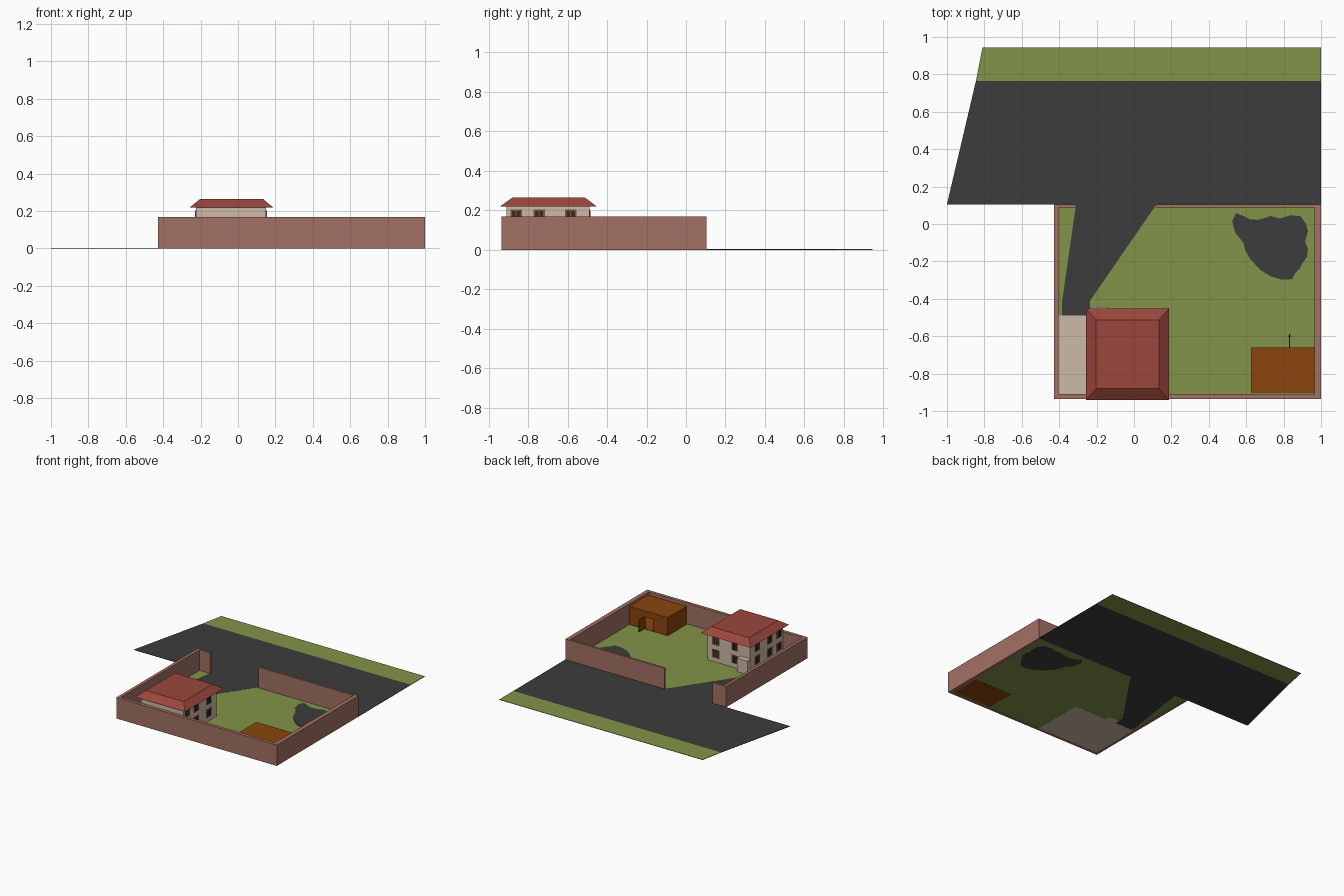
import bpy, bmesh

if "Cube" in bpy.data.objects:
    bpy.data.objects.remove(bpy.data.objects["Cube"])


def srgb(*c):
    return tuple((v / 255 / 12.92) if v < 11 else ((v / 255 + 0.055) / 1.055) ** 2.4 for v in c) + (1,)


def material(name, *c):
    m = bpy.data.materials.new(name)
    m.diffuse_color = srgb(*c)
    m.use_nodes = True
    m.node_tree.nodes["Principled BSDF"].inputs["Base Color"].default_value = m.diffuse_color
    return m


GRASS = material("grass green", 130, 148, 72)
ASPHALT = material("asphalt grey", 60, 60, 60)
BRICK = material("brick", 163, 113, 99)
ROOF = material("roof red", 155, 70, 60)
CREAM = material("cream plaster", 205, 186, 168)
WOOD = material("shed wood", 139, 69, 13)
FRAME = material("window frame brown", 135, 88, 45)
GLASS = material("dark glass", 45, 45, 48)


def finish(name, bm, mat):
    bmesh.ops.recalc_face_normals(bm, faces=bm.faces)
    me = bpy.data.meshes.new(name)
    bm.to_mesh(me)
    bm.free()
    me.materials.append(mat)
    ob = bpy.data.objects.new(name, me)
    bpy.context.collection.objects.link(ob)
    return ob


def prism(name, pts, z0, z1, mat, top=None):
    """Closed solid from an outline; an optional top outline makes it taper."""
    bm = bmesh.new()
    lo = [bm.verts.new((x, y, z0)) for x, y in pts]
    hi = [bm.verts.new((x, y, z1)) for x, y in (top or pts)]
    bm.faces.new(lo[::-1])
    bm.faces.new(hi)
    n = len(pts)
    for i in range(n):
        j = (i + 1) % n
        bm.faces.new((lo[i], lo[j], hi[j], hi[i]))
    return finish(name, bm, mat)


def rect(x0, x1, y0, y1):
    return [(x0, y0), (x1, y0), (x1, y1), (x0, y1)]


def box(name, x0, x1, y0, y1, z0, z1, mat):
    return prism(name, rect(x0, x1, y0, y1), z0, z1, mat)


# Ground: lawn, verge, road and driveway
T = 0.003
box("lawn", -0.42, 0.99, -0.93, 0.103, 0.001, 0.002, GRASS)
prism("verge", [(-0.845, 0.765), (1, 0.765), (1, 0.945), (-0.81, 0.945)], 0, T, GRASS)
prism("road", [(-1, 0.105), (1, 0.105), (1, 0.765), (-0.845, 0.765)], 0, T, ASPHALT)
prism("driveway", [(-0.31, 0.105), (-0.385, -0.42), (-0.385, -0.49), (-0.235, -0.49),
                   (-0.235, -0.41), (0.12, 0.105)], 0, T, ASPHALT)

# Pond outline
pond = [(0.525, 0.015), (0.545, 0.058), (0.58, 0.045), (0.62, 0.025), (0.66, 0.022),
        (0.70, 0.032), (0.73, 0.043), (0.78, 0.03), (0.84, 0.047), (0.89, 0.042),
        (0.92, 0.0), (0.93, -0.04), (0.915, -0.095), (0.93, -0.135), (0.925, -0.175),
        (0.90, -0.21), (0.885, -0.24), (0.86, -0.265), (0.845, -0.295), (0.79, -0.297),
        (0.73, -0.28), (0.675, -0.245), (0.62, -0.185), (0.595, -0.14), (0.585, -0.1),
        (0.54, -0.045)]
prism("pond", pond, 0, 0.006, ASPHALT)

# Garden walls, with the gateway at the back
H = 0.168
box("front_wall", -0.428, 1, -0.935, -0.909, 0, H, BRICK)
box("left_wall", -0.428, -0.403, -0.909, 0.088, 0, H, BRICK)
box("right_wall", 0.966, 1, -0.909, 0.088, 0, H, BRICK)
box("back_wall_left", -0.428, -0.31, 0.088, 0.104, 0, H, BRICK)
box("back_wall_right", 0.12, 1, 0.088, 0.104, 0, H, BRICK)

# House, terrace, porch and roof
box("terrace", -0.403, -0.225, -0.909, -0.49, 0, 0.004, CREAM)
box("house", -0.225, 0.15, -0.909, -0.49, 0, 0.222, CREAM)
box("porch", -0.235, -0.14, -0.49, -0.445, 0, 0.11, CREAM)
prism("roof", rect(-0.257, 0.187, -0.941, -0.453), 0.22, 0.264, ROOF,
      rect(-0.203, 0.134, -0.88, -0.512))


def window(name, axis, face, side, along, z):
    """Framed two-pane window on the house side facing +/- the given axis."""
    def plate(part, a0, a1, z0, z1, t, mat):
        d = sorted((face, face + side * t))
        if axis == "x":
            box(part, d[0], d[1], a0, a1, z0, z1, mat)
        else:
            box(part, a0, a1, d[0], d[1], z0, z1, mat)
    plate(name + "_frame", along - 0.029, along + 0.029, z - 0.032, z + 0.032, 0.004, FRAME)
    for s in (-1, 1):
        c = along + s * 0.0115
        plate(name + "_pane", c - 0.009, c + 0.009, z - 0.026, z + 0.026, 0.006, GLASS)


for level, z in (("lower", 0.068), ("upper", 0.171)):
    for y in (-0.86, -0.744, -0.584):
        window(level + "_right_window", "x", 0.15, 1, y, z)
        window(level + "_left_window", "x", -0.225, -1, y, z)
    for x in (0.08, -0.092):
        window(level + "_back_window", "y", -0.49, 1, x, z)

# Hollow shed with an open doorway
X0, X1, Y0, Y1, S = 0.625, 0.966, -0.90, -0.66, 0.148
D0, D1, DH, W = 0.757, 0.83, 0.1, 0.01
box("shed_floor", X0, X1, Y0, Y1, 0, 0.004, WOOD)
box("shed_roof", X0, X1, Y0, Y1, S - W, S, WOOD)
box("shed_left_wall", X0, X0 + W, Y0, Y1, 0.004, S - W, WOOD)
box("shed_right_wall", X1 - W, X1, Y0, Y1, 0.004, S - W, WOOD)
box("shed_front_wall", X0 + W, X1 - W, Y0, Y0 + W, 0.004, S - W, WOOD)
box("shed_back_wall_left", X0 + W, D0, Y1 - W, Y1, 0.004, S - W, WOOD)
box("shed_back_wall_right", D1, X1 - W, Y1 - W, Y1, 0.004, S - W, WOOD)
box("shed_lintel", D0, D1, Y1 - W, Y1, DH, S - W, WOOD)
box("shed_door", D1, D1 + 0.005, Y1, Y1 + 0.073, 0.004, DH, WOOD)
box("shed_door_handle", D1 - 0.005, D1 + 0.01, Y1 + 0.055, Y1 + 0.065, 0.047, 0.056, WOOD)
